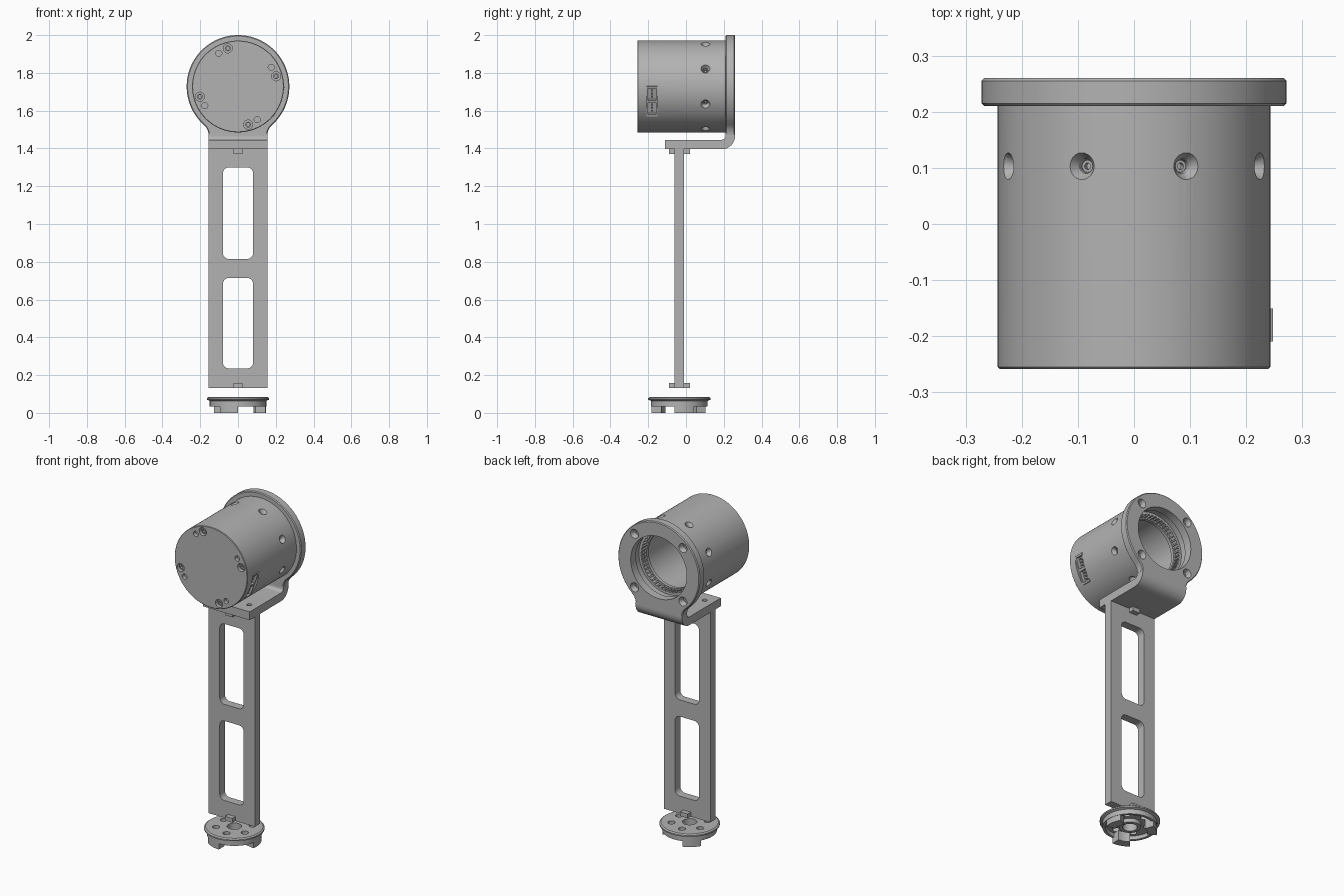
import bpy, bmesh
from math import sin, cos, radians, pi, atan2, degrees
from mathutils import Matrix, Vector

if "Cube" in bpy.data.objects:
    bpy.data.objects.remove(bpy.data.objects["Cube"])

metal = bpy.data.materials.new("plain grey metal")
metal.use_nodes = True
GREY = (0.45, 0.45, 0.45, 1)
metal.diffuse_color = GREY
metal.node_tree.nodes["Principled BSDF"].inputs["Base Color"].default_value = GREY

T = Matrix.Translation
AXIS_Z = 1.728                                    # height of the motor axis
TO_Y = Matrix.Rotation(radians(-90), 4, 'X')      # turns z into +y
MOTOR = T((0, 0, AXIS_Z))
BAR_Y = -0.035


def radial(deg):
    """Frame on the motor axis whose z points outward at an angle in the xz plane."""
    return MOTOR @ Matrix.Rotation(radians(90 - deg), 4, 'Y')


def on_face(r, deg, y):
    """Frame at a polar place on the motor, z along +y."""
    a = radians(deg)
    return T((r * cos(a), y, AXIS_Z + r * sin(a))) @ TO_Y


def arc(cx, cy, r, a0, a1, n=8):
    angles = [radians(a0 + (a1 - a0) * i / n) for i in range(n + 1)]
    return [(cx + r * cos(a), cy + r * sin(a)) for a in angles]


def lathe(bm, pts, m, n=32):
    """Revolve a closed (radius, height) outline about z."""
    vs = [bm.verts.new((r, 0, h)) for r, h in pts]
    es = [bm.edges.new((vs[i], vs[(i + 1) % len(vs)])) for i in range(len(vs))
          if pts[i][0] + pts[(i + 1) % len(pts)][0] > 0]
    out = bmesh.ops.spin(bm, geom=vs + es, cent=(0, 0, 0), axis=(0, 0, 1),
                         angle=2 * pi, steps=n, use_merge=True)
    seen, todo = set(vs), list(vs)
    while todo:                                   # gather the new piece
        for e in todo.pop().link_edges:
            for v in e.verts:
                if v not in seen:
                    seen.add(v)
                    todo.append(v)
    bmesh.ops.transform(bm, matrix=m, verts=list(seen))
    bmesh.ops.remove_doubles(bm, verts=list(seen), dist=1e-5)


def disc(bm, r, h0, h1, m, n=24):
    lathe(bm, [(0, h0), (r, h0), (r, h1), (0, h1)], m, n)


def prism(bm, pts, h0, h1, m):
    """Extrude an xy outline from h0 to h1 along z."""
    base = bm.faces.new([bm.verts.new((x, y, h0)) for x, y in pts])
    top = bmesh.ops.extrude_face_region(bm, geom=[base])["geom"]
    tops = [v for v in top if isinstance(v, bmesh.types.BMVert)]
    bmesh.ops.translate(bm, vec=(0, 0, h1 - h0), verts=tops)
    bmesh.ops.transform(bm, matrix=m, verts=list(base.verts) + tops)


def box(bm, size, m):
    bmesh.ops.create_cube(bm, size=1, matrix=m @ Matrix.Diagonal((*size, 1)))


def finish(name, bm):
    bmesh.ops.recalc_face_normals(bm, faces=bm.faces)
    mesh = bpy.data.meshes.new(name)
    bm.to_mesh(mesh)
    bm.free()
    mesh.materials.append(metal)
    ob = bpy.data.objects.new(name, mesh)
    bpy.context.collection.objects.link(ob)
    return ob


def only(ob):
    bpy.ops.object.select_all(action='DESELECT')
    ob.select_set(True)
    bpy.context.view_layer.objects.active = ob


def combine(ob, bm, operation='DIFFERENCE'):
    tool = finish("helper", bm)
    tool.hide_render = True
    mod = ob.modifiers.new("combine", 'BOOLEAN')
    mod.operation, mod.solver, mod.object = operation, 'EXACT', tool
    only(ob)
    bpy.ops.object.modifier_apply(modifier=mod.name)
    bpy.data.objects.remove(tool)


def smooth(ob):
    only(ob)
    bpy.ops.object.shade_smooth_by_angle(angle=radians(30))


# Motor housing: closed front, stepped open back
bm = bmesh.new()
lathe(bm, [(0, -.258), (.24, -.258), (.243, -.255), (.243, .21), (.195, .21), (.195, .17),
           (.18, .17), (.18, .14), (.165, .14), (.165, .12), (.175, .12), (.175, -.2), (0, -.2)],
      MOTOR @ TO_Y, 96)
housing = finish("motor_housing", bm)

# Housing recesses: paired front holes, countersunk side holes, connector pocket
CONNECTOR = radial(-20)
bm = bmesh.new()
for k in range(4):
    disc(bm, .016, -.3, -.235, on_face(.203, 30 + 90 * k, 0))
    disc(bm, .024, -.3, -.235, on_face(.209, 15 + 90 * k, 0))
for k in range(8):
    lathe(bm, [(0, .205), (.013, .205), (.013, .225), (.024, .243), (.024, .27), (0, .27)],
          radial(22.5 + 45 * k) @ T((0, .103, 0)), 24)
box(bm, (.17, .06, .09), CONNECTOR @ T((0, -.18, .25)))
combine(housing, bm)
smooth(housing)

# Socket screws inside the front and side holes
bm = bmesh.new()
SOCKET = [(.006, 0), (.011, 0), (.011, .012), (.006, .012)]
for k in range(4):
    lathe(bm, [(r * 1.4, h) for r, h in SOCKET], on_face(.209, 15 + 90 * k, -.247), 16)
for k in range(8):
    lathe(bm, SOCKET, radial(22.5 + 45 * k) @ T((0, .103, .204)), 16)
smooth(finish("housing_screws", bm))

# Toothed ring within the open back
bm = bmesh.new()
for k in range(48):
    box(bm, (.008, .03, .012), radial(7.5 * k) @ T((0, .155, .177)))
finish("inner_ring_teeth", bm)

# Side connector: frame with two sockets and rows of pins
bm = bmesh.new()
box(bm, (.168, .058, .028), CONNECTOR @ T((0, -.18, .219)))
connector = finish("side_connector", bm)
bm = bmesh.new()
for x, w in ((-.04, .066), (.04, .066)):
    box(bm, (w, .042, .04), CONNECTOR @ T((x, -.18, .232)))
combine(connector, bm)
bm = bmesh.new()
for x in (-.058, -.04, -.022, .022, .04, .058):
    box(bm, (.007, .007, .018), CONNECTOR @ T((x, -.18, .22)))
finish("connector_pins", bm)

# Bracket: round plate flaring into a bent foot
R, HALF, FILLET, BEND_Z = .272, .155, .08, 1.466
cx = HALF + FILLET
turn = degrees(atan2(BEND_Z - AXIS_Z, cx))
half_side = arc(cx, BEND_Z, FILLET, 180, 180 + turn, 8)
outline = half_side + arc(0, AXIS_Z, R, turn, 180 - turn, 72)[1:-1]
outline += [(-x, z) for x, z in reversed(half_side)]
FACING = Matrix.Rotation(radians(90), 4, 'X')     # outline xy to xz, height to -y
bm = bmesh.new()
prism(bm, outline, -.26, -.21, FACING)
bracket = finish("bracket", bm)
mod = bracket.modifiers.new("edge", 'BEVEL')
mod.width, mod.segments, mod.limit_method = .005, 1, 'ANGLE'
mod.angle_limit = radians(60)
only(bracket)
bpy.ops.object.modifier_apply(modifier="edge")
bm = bmesh.new()
profile = arc(.19, BEND_Z, .07, -90, 0) + [(.26, 1.48), (.21, 1.48)]
profile += arc(.19, BEND_Z, .02, 0, -90) + [(-.11, 1.446), (-.11, 1.396)]
prism(bm, profile, -HALF, HALF, Matrix(((0, 0, 1, 0), (1, 0, 0, 0), (0, 1, 0, 0), (0, 0, 0, 1))))
combine(bracket, bm, 'UNION')
bm = bmesh.new()
disc(bm, .187, .15, .3, MOTOR @ TO_Y, 72)
for k in range(4):
    lathe(bm, [(0, .2), (.016, .2), (.016, .235), (.028, .262), (.028, .3), (0, .3)],
          on_face(.228, 45 + 90 * k, 0), 24)
for x in (-.1, .1):
    disc(bm, .014, 1.38, 1.5, T((x, BAR_Y, 0)))
combine(bracket, bm)
smooth(bracket)

# Plate screws
bm = bmesh.new()
for k in range(4):
    lathe(bm, [(.007, .2), (.015, .2), (.015, .232), (.007, .232)],
          on_face(.228, 45 + 90 * k, 0), 16)
smooth(finish("plate_screws", bm))

# Link bar with two rounded windows
bm = bmesh.new()
box(bm, (2 * HALF, .05, 1.265), T((0, BAR_Y, .7635)))
bar = finish("link_bar", bm)
bm = bmesh.new()
for z0, z1 in ((.235, .715), (.815, 1.3)):
    w, r = .08, .032
    pts = (arc(w - r, z1 - r, r, 0, 90) + arc(r - w, z1 - r, r, 90, 180)
           + arc(r - w, z0 + r, r, 180, 270) + arc(w - r, z0 + r, r, 270, 360))
    prism(bm, pts, -.1, .2, FACING)
combine(bar, bm)
smooth(bar)

# Cross tabs at both bar ends
for name, z in (("lower_tab", .1455), ("upper_tab", 1.3835)):
    bm = bmesh.new()
    box(bm, (.05, .11, .025), T((0, BAR_Y, z)))
    finish(name, bm)

# Base disc: rimmed, hollow beneath, central boss and bolt holes
BASE = T((0, BAR_Y, 0))
bm = bmesh.new()
lathe(bm, [(.04, .035), (.06, .035), (.06, .058), (.135, .058), (.135, .035), (.15, .035),
           (.15, .064), (.165, .07), (.165, .078), (.157, .084), (.04, .084)], BASE, 64)
base = finish("base_disc", bm)
bm = bmesh.new()
for k in range(6):
    a = radians(60 * k + 40)
    disc(bm, .02, .03, .1, BASE @ T((.1 * cos(a), .1 * sin(a), 0)))
combine(base, bm)
smooth(base)

# Three curved feet under the disc
bm = bmesh.new()
for k in range(3):
    a = 10 + 120 * k
    prism(bm, arc(0, 0, .148, a - 20, a + 20) + arc(0, 0, .095, a + 20, a - 20), 0, .06, BASE)
smooth(finish("base_feet", bm))
